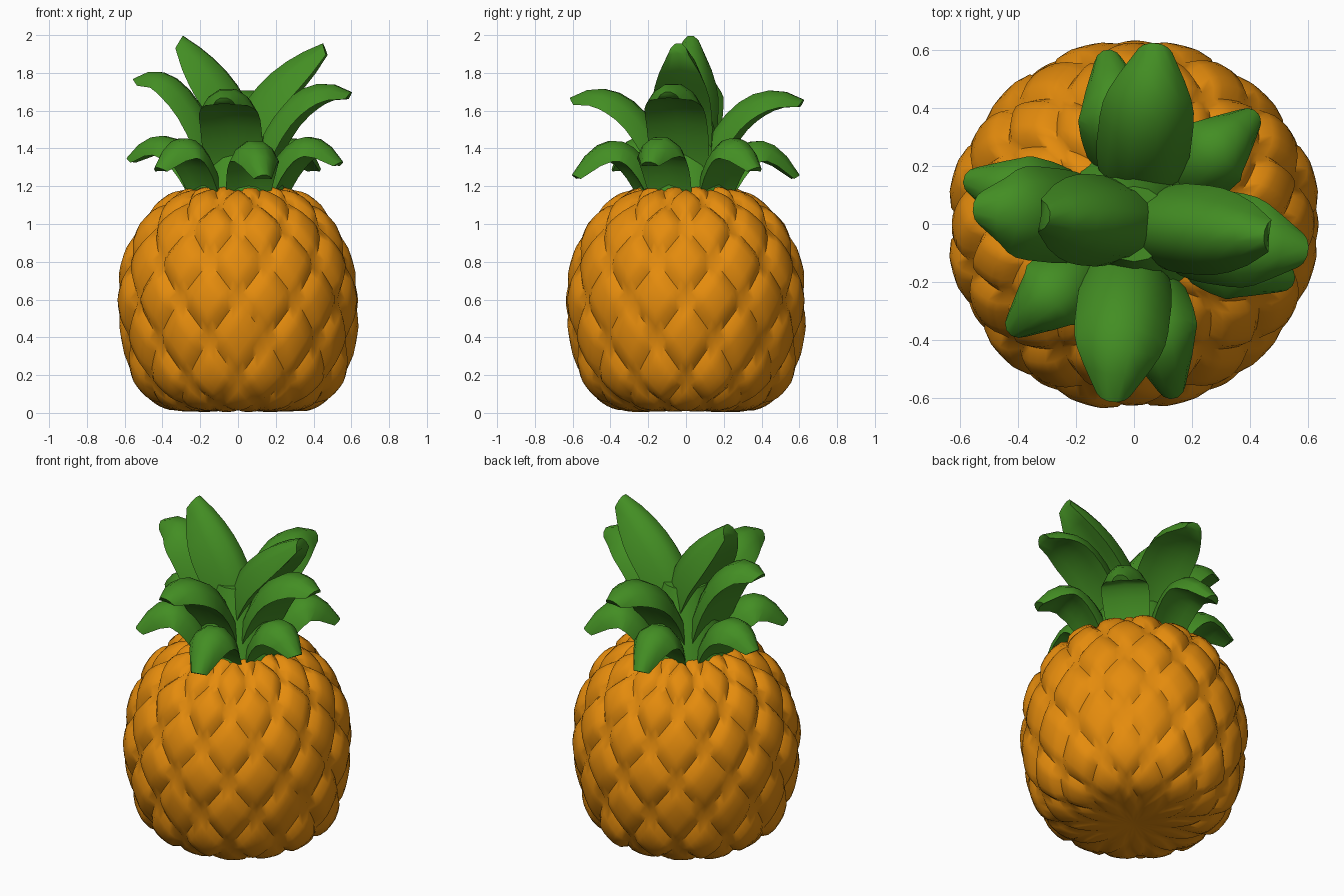
import bpy, bmesh, math, random
from mathutils import Vector

if "Cube" in bpy.data.objects:
    bpy.data.objects.remove(bpy.data.objects["Cube"])

random.seed(4)


def material(name, rgb):
    m = bpy.data.materials.new(name)
    m.diffuse_color = (*rgb, 1)
    m.use_nodes = True
    m.node_tree.nodes["Principled BSDF"].inputs["Base Color"].default_value = m.diffuse_color
    return m


ORANGE = material("orange skin", (0.78, 0.26, 0.004))
GREEN = material("leaf green", (0.056, 0.27, 0.017))


def finish(bm, name, mat, angle):
    bmesh.ops.remove_doubles(bm, verts=bm.verts, dist=0.0008)
    bmesh.ops.recalc_face_normals(bm, faces=bm.faces)
    me = bpy.data.meshes.new(name)
    bm.to_mesh(me)
    bm.free()
    ob = bpy.data.objects.new(name, me)
    bpy.context.collection.objects.link(ob)
    me.materials.append(mat)
    bpy.ops.object.select_all(action='DESELECT')
    ob.select_set(True)
    bpy.context.view_layer.objects.active = ob
    bpy.ops.object.shade_smooth_by_angle(angle=math.radians(angle))
    return ob


# Fruit body: groove profile (radius, z), one point per half row of scales
PROFILE = [(0, .02), (.22, .014), (.41, .05), (.53, .18), (.588, .39), (.608, .6),
           (.575, .8), (.495, .98), (.37, 1.11), (.22, 1.185), (0, 1.19)]
LAST = len(PROFILE) - 1


def profile_at(s):
    """Smooth point and outward normal on the profile."""
    s = min(max(s, 0), LAST)
    i = min(int(s), LAST - 1)
    f = s - i
    a, b, c, d = [Vector(PROFILE[min(max(k, 0), LAST)]) for k in (i - 1, i, i + 1, i + 2)]
    p = b + (c - a) * (f / 2) + (2 * a - 5 * b + 4 * c - d) * (f * f / 2) \
        + (3 * b - a - 3 * c + d) * (f ** 3 / 2)
    t = (c - a).lerp(d - b, f).normalized()
    if s <= 0 or s >= LAST:
        p.x = 0
    return p, Vector((t.y, -t.x))


# Diamond scales: every diamond is a small domed patch, meeting its neighbours in grooves
COLS, N = 12, 6
STEP = math.pi / COLS
bm = bmesh.new()
for row in range(LAST + 1):
    for col in range(COLS):
        mid = -math.pi / 2 + (2 * col + row % 2) * STEP
        height = random.uniform(0.028, 0.04) * (0.55 if row < 3 else 1)
        tilt = random.uniform(-0.12, 0.12)
        grid = []
        for i in range(N + 1):
            for j in range(N + 1):
                a, b = 2 * i / N - 1, 2 * j / N - 1
                p, n = profile_at(row + (a + b) / 2)
                ang = mid + (a - b) / 2 * STEP
                dome = (1 - abs(a) ** 4) * (1 - abs(b) ** 4) * (1 + tilt * (a - b))
                p = p + n * height * dome * min(1, (p.x / 0.35) ** 2)
                grid.append(bm.verts.new((p.x * math.cos(ang), p.x * math.sin(ang), p.y)))
        for i in range(N):
            for j in range(N):
                k = i * (N + 1) + j
                bm.faces.new((grid[k], grid[k + N + 1], grid[k + N + 2], grid[k + 1]))
bmesh.ops.remove_doubles(bm, verts=bm.verts, dist=0.0008)
bmesh.ops.dissolve_degenerate(bm, edges=bm.edges, dist=0.0005)
finish(bm, "fruit_body", ORANGE, 50)

# Crown core
bm = bmesh.new()
bmesh.ops.create_cone(bm, cap_ends=True, segments=16, radius1=.27, radius2=.13, depth=.42)
bmesh.ops.translate(bm, verts=bm.verts, vec=(0, 0, 1.36))
finish(bm, "crown_core", GREEN, 40)

# Leaves: arched cross-section, spine on top and edges folded down, swept along a bent path
WIDTHS = [.85, .92, .97, 1, 1, 1, .97, .88, .7, .36]
SECTION = [(-1, -1), (-.72, -.42), (-.28, -.06), (.28, -.06), (.72, -.42), (1, -1),
           (.5, -.92), (0, -.85), (-.5, -.92)]


def leaf(name, azimuth, path, width, fold):
    p0, p1, p2, p3 = [Vector(p) for p in path]
    az = math.radians(azimuth)
    out, side = Vector((math.cos(az), math.sin(az), 0)), Vector((-math.sin(az), math.cos(az), 0))
    bm = bmesh.new()
    rings = []
    for i, w in enumerate(WIDTHS):
        t = i / (len(WIDTHS) - 1)
        u = 1 - t
        p = p0 * u ** 3 + p1 * 3 * u * u * t + p2 * 3 * u * t * t + p3 * t ** 3
        d = ((p1 - p0) * u * u + (p2 - p1) * 2 * u * t + (p3 - p2) * t * t).normalized()
        ring = []
        for x, y in SECTION:
            q = p + Vector((-d.y, d.x)) * y * fold * w
            ring.append(bm.verts.new(out * q.x + side * x * width * w + Vector((0, 0, q.y))))
        rings.append(ring)
    size = len(SECTION)
    for a, b in zip(rings, rings[1:]):
        for k in range(size):
            m = (k + 1) % size
            bm.faces.new((a[k], a[m], b[m], b[k]))
    bm.faces.new(rings[0])
    bm.faces.new(rings[-1])
    finish(bm, name, GREEN, 60)


# Lower ring: azimuth, reach, tip height
for i, (az, reach, tip) in enumerate([(165, .61, 1.35), (-20, .59, 1.33), (-139, .575, 1.3),
                                      (42, .575, 1.3), (-77, .62, 1.26), (99, .61, 1.26)]):
    leaf(f"lower_leaf_{i + 1}", az,
         [(.13, 1.15), (.19, 1.38), (reach * .66, 1.63), (reach, tip)], .135, .12)

# Middle ring
for i, (az, reach, tip) in enumerate([(174, .56, 1.77), (-9, .61, 1.70),
                                      (-97, .62, 1.67), (83, .63, 1.66)]):
    leaf(f"middle_leaf_{i + 1}", az,
         [(.05, 1.25), (.09, 1.5), (reach * .54, tip + .19), (reach, tip)], .163, .13)

# Top pair
leaf("top_leaf_left", 175, [(-.14, 1.35), (-.12, 1.6), (0, 1.84), (.29, 2.0)], .158, .22)
leaf("top_leaf_right", -5, [(-.08, 1.35), (-.04, 1.6), (.12, 1.85), (.45, 1.96)], .155, .19)
